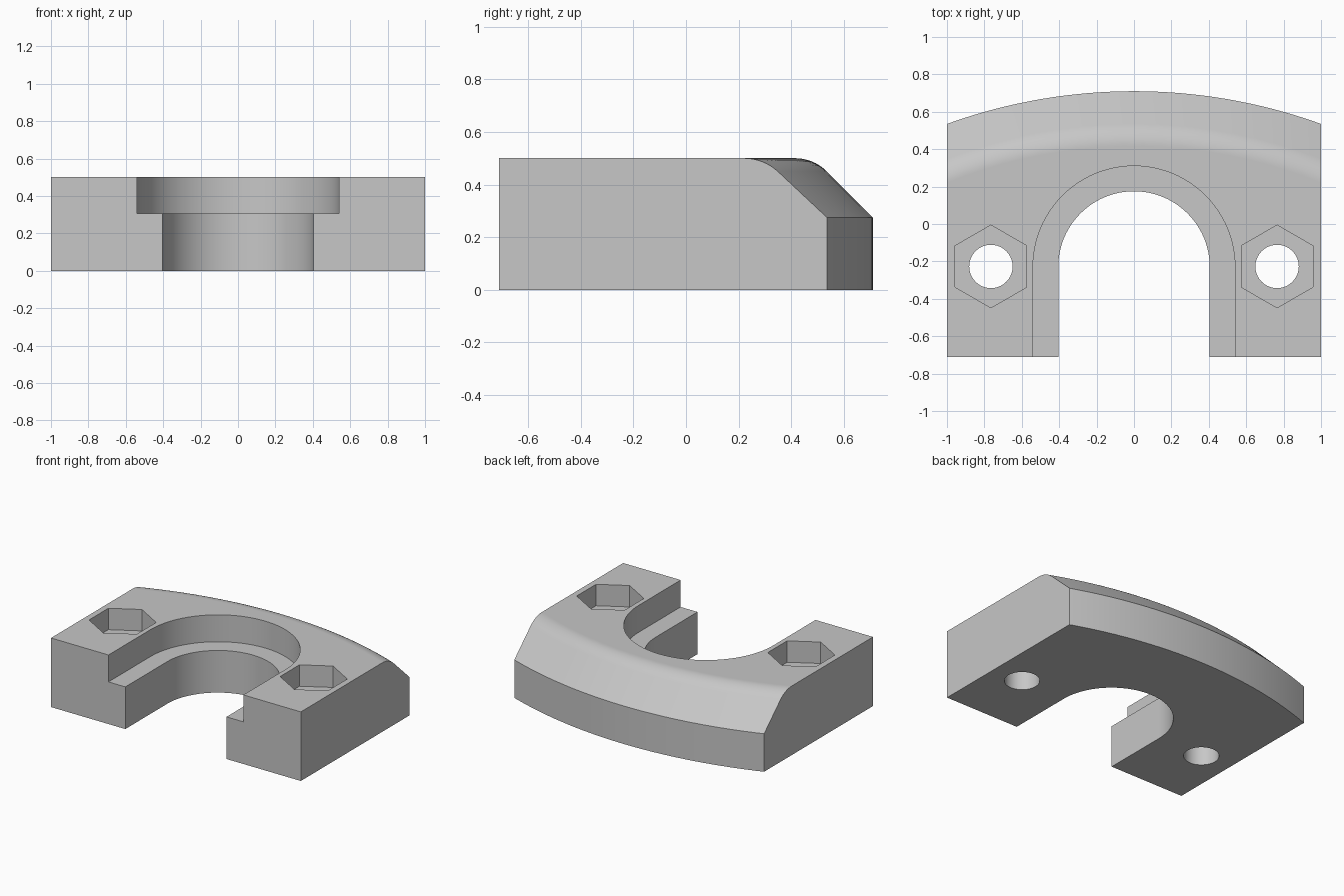
import bpy, bmesh
from math import sin, cos, tan, pi, sqrt, radians

default = bpy.data.objects.get("Cube")
if default:
    bpy.data.objects.remove(default)

FRONT, BACK, HEIGHT = -0.71, 0.71, 0.5
ARC_R = 2.945                 # radius of the curved back
ARC_Y = BACK - ARC_R
BEVEL_Z = 0.275               # where the sloped back begins
FILLET = 0.17
BORE_Y = -0.23

grey = bpy.data.materials.new("grey")
grey.use_nodes = True
colour = (0.57, 0.57, 0.57, 1)
grey.diffuse_color = colour
grey.node_tree.nodes["Principled BSDF"].inputs["Base Color"].default_value = colour


def finish(name, bm):
    bmesh.ops.recalc_face_normals(bm, faces=bm.faces)
    mesh = bpy.data.meshes.new(name)
    bm.to_mesh(mesh)
    bm.free()
    mesh.materials.append(grey)
    obj = bpy.data.objects.new(name, mesh)
    bpy.context.collection.objects.link(obj)
    return obj


def prism(name, outline, z0, z1):
    bm = bmesh.new()
    face = bm.faces.new([bm.verts.new((x, y, z0)) for x, y in outline])
    new = bmesh.ops.extrude_face_region(bm, geom=[face])["geom"]
    verts = [v for v in new if isinstance(v, bmesh.types.BMVert)]
    bmesh.ops.translate(bm, verts=verts, vec=(0, 0, z1 - z0))
    return finish(name, bm)


def ring(cx, cy, r, n, start=0.0):
    return [(cx + r * cos(start + 2 * pi * i / n), cy + r * sin(start + 2 * pi * i / n))
            for i in range(n)]


def u_shape(r, n=48):
    arch = [(r * cos(pi * i / n), BORE_Y + r * sin(pi * i / n)) for i in range(n + 1)]
    return [(r, -1)] + arch + [(-r, -1)]


# Back profile as (radius, height): wall, slope, rounded shoulder
corner = ARC_R - (HEIGHT - BEVEL_Z)
start = corner - FILLET * tan(radians(22.5))
back = [(ARC_R, 0), (ARC_R, BEVEL_Z)]
for i in range(8, -1, -1):
    a = radians(45) * i / 8
    back.append((start + FILLET * sin(a), HEIGHT - FILLET * (1 - cos(a))))

# Body: slices across x, joined side to side
bm = bmesh.new()
slices = []
STEPS = 40
for i in range(STEPS + 1):
    x = -1 + 2 * i / STEPS
    pts = [(ARC_Y + sqrt(r * r - x * x), z) for r, z in back]
    pts += [(FRONT, HEIGHT), (FRONT, 0)]
    slices.append([bm.verts.new((x, y, z)) for y, z in pts])
for a, b in zip(slices, slices[1:]):
    for k in range(len(a)):
        j = (k + 1) % len(a)
        bm.faces.new((a[k], a[j], b[j], b[k]))
bm.faces.new(slices[0])
bm.faces.new(slices[-1])
bmesh.ops.recalc_face_normals(bm, faces=bm.faces)
bmesh.ops.dissolve_limit(bm, angle_limit=radians(0.1), verts=bm.verts, edges=bm.edges)
body = finish("clamp_body", bm)

# Cutters: stepped arch, nut pockets and bolt holes
cutters = [prism("arch_cutter", u_shape(0.405), -0.2, 0.7),
           prism("ledge_cutter", u_shape(0.54), 0.305, 0.7)]
for side, s in (("left", 1), ("right", -1)):
    cutters.append(prism(side + "_nut_cutter", ring(s * 0.765, -0.227, 0.221, 6, pi / 2), 0.345, 0.7))
    cutters.append(prism(side + "_bolt_cutter", ring(s * 0.765, -0.227, 0.116, 40), -0.2, 0.7))

bpy.ops.object.select_all(action="DESELECT")
body.select_set(True)
bpy.context.view_layer.objects.active = body
for cutter in cutters:
    mod = body.modifiers.new("cut", "BOOLEAN")
    mod.operation = "DIFFERENCE"
    mod.solver = "EXACT"
    mod.object = cutter
    bpy.ops.object.modifier_apply(modifier=mod.name)
    bpy.data.objects.remove(cutter)

# Smooth curves, crisp edges
bpy.ops.object.shade_smooth_by_angle(angle=radians(30))
weighted = body.modifiers.new("weighted_normals", "WEIGHTED_NORMAL")
weighted.keep_sharp = True
